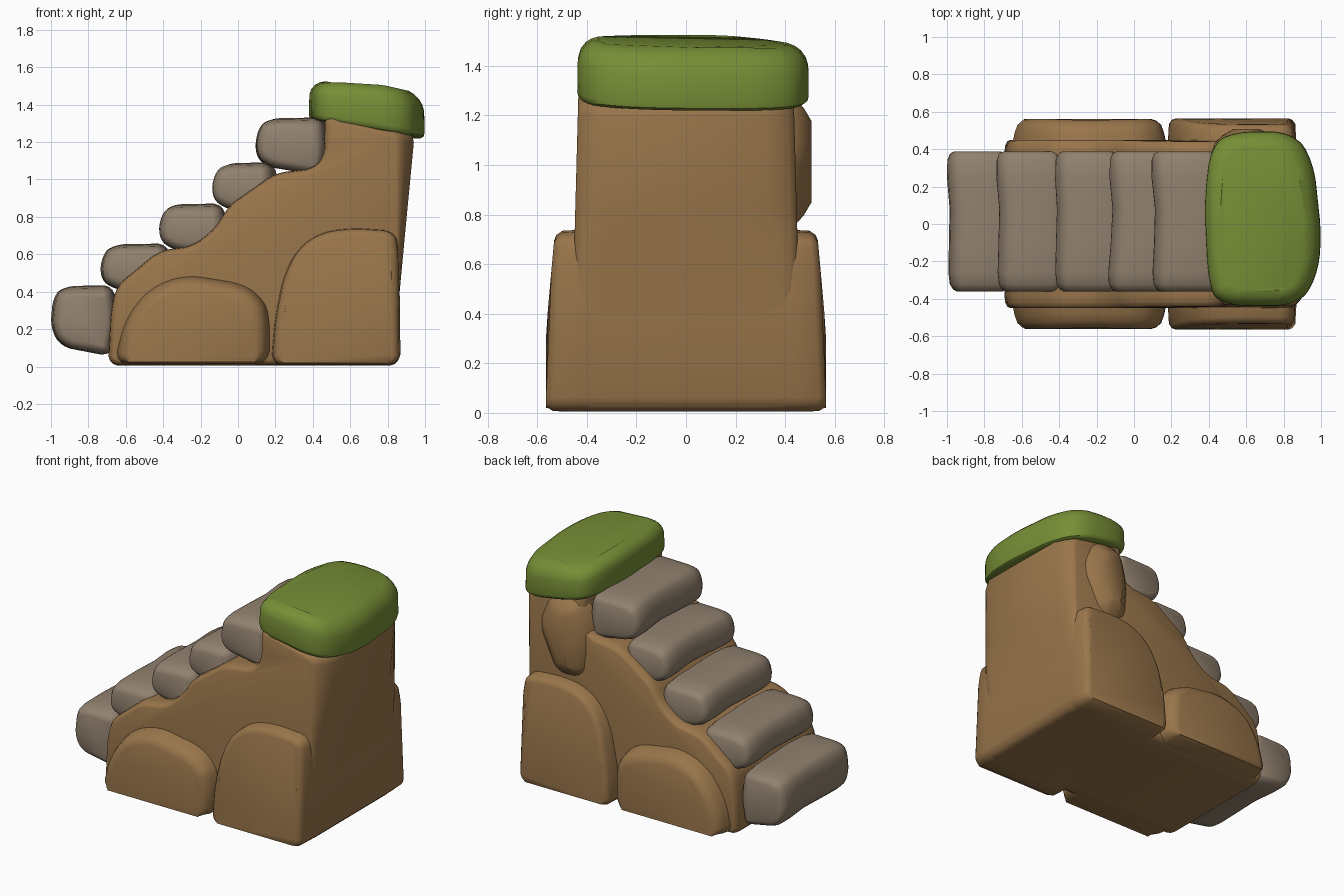
import bpy, bmesh, math, random
from mathutils import Vector

if "Cube" in bpy.data.objects:
    bpy.data.objects.remove(bpy.data.objects["Cube"])

random.seed(4)


def material(name, rgb):
    m = bpy.data.materials.new(name)
    m.diffuse_color = (*rgb, 1)
    m.use_nodes = True
    m.node_tree.nodes["Principled BSDF"].inputs["Base Color"].default_value = m.diffuse_color
    return m


EARTH = material("brown earth", (0.32, 0.18, 0.07))
STONE = material("grey brown stone", (0.285, 0.22, 0.158))
GRASS = material("grass green", (0.185, 0.272, 0.037))


def soften(pts, radius, steps=2):
    """Cut the corners of a closed 2D outline, a limited distance each time."""
    pts = [Vector(p) for p in pts]
    for _ in range(steps):
        out = []
        for i, p in enumerate(pts):
            for q in (pts[i - 1], pts[(i + 1) % len(pts)]):
                d = q - p
                out.append(p + d.normalized() * min(radius, d.length * 0.27))
        pts = out
        radius *= 0.45
    return pts


def inset(pts, amount, floor_limit):
    """Move an anticlockwise outline inwards; its underside moves only a little."""
    out = []
    for i, p in enumerate(pts):
        t = (pts[(i + 1) % len(pts)] - pts[i - 1]).normalized()
        n = Vector((-t.y, t.x))
        up = max(0, min(amount, floor_limit)) if n.y > 0 else amount
        out.append(Vector((p.x + n.x * amount, p.y + n.y * up)))
    return out


def loft(name, outline, sections, mat, place, radius=0.06, floor_limit=0.04):
    """Skin copies of an outline; sections are (position, inset)."""
    pts = soften(outline, radius)
    bm = bmesh.new()
    rings = [[bm.verts.new(place(p.x, p.y, w)) for p in inset(pts, a, floor_limit)]
             for w, a in sections]
    n = len(pts)
    for a, b in zip(rings, rings[1:]):
        for i in range(n):
            j = (i + 1) % n
            bm.faces.new((a[i], a[j], b[j], b[i]))
    caps = [bm.faces.new(rings[0]), bm.faces.new(rings[-1])]
    bm.normal_update()
    bmesh.ops.triangulate(bm, faces=caps, ngon_method='EAR_CLIP')
    bmesh.ops.recalc_face_normals(bm, faces=bm.faces[:])
    me = bpy.data.meshes.new(name)
    bm.to_mesh(me)
    bm.free()
    me.materials.append(mat)
    me.shade_smooth()
    me.set_sharp_from_angle(angle=math.radians(42))
    ob = bpy.data.objects.new(name, me)
    bpy.context.collection.objects.link(ob)
    return ob


def both_ways(half):
    """Mirror sections about y = 0."""
    return [(-w, a) for w, a in half] + [(w, a) for w, a in reversed(half)]


def leaning(x, z, w):
    """Side walls lean inwards with height."""
    s = 1 if w > 0 else -1
    return (x, w - s * 0.09 * max(0, min(z, 0.75) - 0.33), z)


def upright(x, z, w):
    """Slightly narrower upwards, with the rear upper corners drawn in."""
    if x > 0.8:
        x -= 0.75 * max(0, abs(w) - 0.33) * min(1, max(0, z - 0.5))
    return (x, w * (1 - 0.06 * max(0, z - 0.7)), z)


# Earth core: stepped slope in front, tall column behind
core = [(-0.695, 0.005), (0.865, 0.005), (0.855, 0.3), (0.897, 0.75), (0.945, 1.25),
        (0.46, 1.35), (0.465, 1.14), (0.41, 1.06), (0.2, 1.035), (0.08, 0.95),
        (-0.05, 0.86), (-0.12, 0.74), (-0.24, 0.645), (-0.42, 0.62), (-0.65, 0.43),
        (-0.68, 0.3)]
loft("earth_core", core,
     both_ways([(0.45, 0.03), (0.443, 0.016), (0.42, 0.004), (0.385, 0), (0.33, 0)]),
     EARTH, upright, 0.035)

# Low bulge and tall bulge showing on both sides
low = [(-0.66, 0.008), (0.165, 0.008), (0.165, 0.27), (0.13, 0.36), (0.03, 0.44),
       (-0.28, 0.49), (-0.47, 0.42), (-0.6, 0.25)]
loft("low_earth_bulge", low,
     both_ways([(0.562, 0.075), (0.552, 0.045), (0.53, 0.02), (0.49, 0.005), (0.41, -0.012)]),
     EARTH, leaning, 0.05, 0.015)
tall = [(0.18, 0.005), (0.865, 0.005), (0.858, 0.63), (0.835, 0.725), (0.6, 0.74),
        (0.44, 0.715), (0.32, 0.63), (0.245, 0.48), (0.2, 0.25)]
loft("tall_earth_bulge", tall,
     both_ways([(0.565, 0.04), (0.557, 0.018), (0.535, 0.002), (0.43, -0.004)]),
     EARTH, leaning, 0.04, 0.015)

# Broad lump on one side of the column
lump = [(0.44, 0.76), (0.66, 0.74), (0.8, 1.05), (0.7, 1.28), (0.48, 1.28), (0.42, 1.05)]
loft("column_lump", lump, [(0.36, -0.02), (0.43, 0), (0.475, 0.05), (0.507, 0.105)],
     EARTH, lambda x, z, w: (x, w, z), 0.05, 1)

# Stone steps: left, right, bottom, top
steps = [(-1.0, -0.65, 0.055, 0.435), (-0.737, -0.36, 0.37, 0.658),
         (-0.427, -0.06, 0.58, 0.872), (-0.137, 0.21, 0.8, 1.092),
         (0.093, 0.48, 1.02, 1.332)]
for k, (x0, x1, z0, z1) in enumerate(steps):
    h = z1 - z0
    outline = [(x0 + 0.06, z0 + 0.05), (x1 - 0.03, z0), (x1, z0 + 0.5 * h),
               (x1 - 0.02, z1), (x0 + 0.07, z1 - 0.005), (x0 + 0.015, z1 - 0.06),
               (x0, z0 + 0.4 * h)]
    bend = random.uniform(0.004, 0.012)
    turn = random.uniform(-0.02, 0.02)

    def wavy(x, z, w, bend=bend, turn=turn):
        return (x + bend * math.cos(w * 8) + turn * w, w, z - 0.05 * max(0, abs(w) - 0.2))
    loft(f"stone_step_{k + 1}", outline,
         [(-0.362, 0.05), (-0.35, 0.028), (-0.32, 0.01), (-0.26, 0.002), (-0.1, 0), (0.08, 0.006),
          (0.24, 0.002), (0.34, 0.008), (0.375, 0.022), (0.388, 0.045)],
         STONE, wavy, 0.035, 1)


# Grass cap, tilted down to the right with a domed top
def cap(x, y, t):
    low_z = 1.315 - 0.165 * (x - 0.4) - 0.02 * y
    top_z = 1.525 - 0.6 * max(0, x - 0.62) ** 2 - 0.25 * max(0, y - 0.05) ** 2 - 0.1 * min(0, y + 0.1) ** 2
    return (x, y, low_z + (top_z - low_z) * t)


turf = [(0.45, -0.435), (0.87, -0.44), (0.975, -0.3), (1.005, -0.08), (0.96, 0.34),
        (0.85, 0.495), (0.53, 0.495), (0.41, 0.42), (0.375, 0.12), (0.395, -0.3)]
loft("grass_cap", turf,
     [(0, 0.05), (0.0, 0.02), (0.05, 0.005), (0.14, 0), (0.65, 0.002), (0.8, 0.012),
      (0.91, 0.032), (0.97, 0.055), (1, 0.085)],
     GRASS, cap, 0.07, 1)
